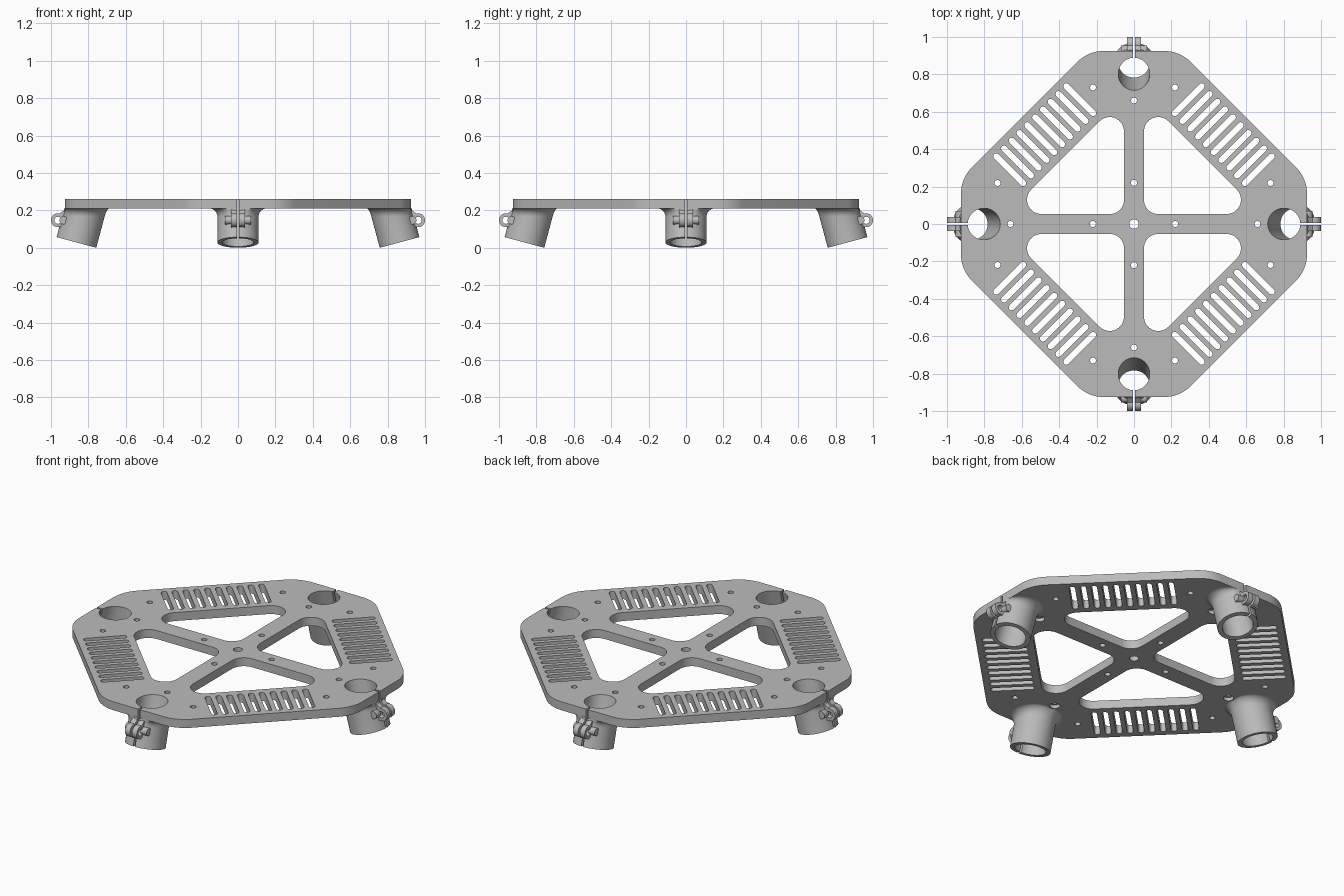
import bpy, bmesh
from math import sin, cos, tan, pi, radians
from mathutils import Matrix

TILT = radians(15)
TOP, BOTTOM = 0.26, 0.21          # plate faces
FOOT_X, FOOT_Z = 0.864, 0.0285    # centre of a tube's lower end
TUBE_R, BORE_R = 0.11, 0.084
EYE = (0.963, 0.147)              # bolt eye of the clamp

if "Cube" in bpy.data.objects:
    bpy.data.objects.remove(bpy.data.objects["Cube"], do_unlink=True)

grey = bpy.data.materials.new("light_grey")
grey.use_nodes = True
grey.diffuse_color = (0.5, 0.5, 0.5, 1)
grey.node_tree.nodes["Principled BSDF"].inputs["Base Color"].default_value = (0.5, 0.5, 0.5, 1)


def link(name, data):
    ob = bpy.data.objects.new(name, data)
    bpy.context.scene.collection.objects.link(ob)
    return ob


def bake(ob):
    """Replace an object by its evaluated, welded mesh."""
    bpy.context.view_layer.update()
    dg = bpy.context.evaluated_depsgraph_get()
    me = bpy.data.meshes.new_from_object(ob.evaluated_get(dg))
    me.transform(ob.matrix_world)
    bm = bmesh.new()
    bm.from_mesh(me)
    bmesh.ops.remove_doubles(bm, verts=bm.verts, dist=1e-5)
    bmesh.ops.recalc_face_normals(bm, faces=bm.faces)
    bm.to_mesh(me)
    bm.free()
    name = ob.name
    bpy.data.objects.remove(ob, do_unlink=True)
    return link(name, me)


def arc(cx, cy, r, a0, a1, n=8):
    return [(cx + r * cos(radians(a0 + (a1 - a0) * i / n)),
             cy + r * sin(radians(a0 + (a1 - a0) * i / n))) for i in range(n + 1)]


def circle(cx, cy, r, n=20):
    return arc(cx, cy, r, 0, 360, n)[:-1]


def turn(points, degrees):
    c, s = cos(radians(degrees)), sin(radians(degrees))
    return [(x * c - y * s, x * s + y * c) for x, y in points]


def prism(name, loops, low, high, matrix=Matrix()):
    """Extrude an outline with holes from low to high."""
    cu = bpy.data.curves.new(name, 'CURVE')
    cu.dimensions, cu.fill_mode = '2D', 'BOTH'
    cu.extrude = (high - low) / 2
    for pts in loops:
        sp = cu.splines.new('POLY')
        sp.points.add(len(pts) - 1)
        for p, (x, y) in zip(sp.points, pts):
            p.co = (x, y, 0, 1)
        sp.use_cyclic_u = True
    ob = link(name, cu)
    ob.matrix_world = matrix @ Matrix.Translation((0, 0, (low + high) / 2))
    return bake(ob)


def cut(ob, cutters):
    for c in cutters:
        m = ob.modifiers.new("cut", 'BOOLEAN')
        m.operation, m.solver, m.object = 'DIFFERENCE', 'EXACT', c
    return bake(ob)


def finish(ob):
    me = ob.data
    me.materials.clear()
    me.materials.append(grey)
    for p in me.polygons:
        p.use_smooth = True
        p.material_index = 0
    me.set_sharp_from_angle(angle=radians(32))


# Cutters: tilted bore and clamp slit, once for each corner
axis = Matrix.Translation((FOOT_X, 0, FOOT_Z)) @ Matrix.Rotation(-TILT, 4, 'Y')
bores, slits = [], []
for k in range(4):
    rot = Matrix.Rotation(k * pi / 2, 4, 'Z')
    bores.append(prism("bore_cutter", [circle(0, 0, BORE_R, 48)], -0.2, 0.4, rot @ axis))
    box = [(0.83, -0.006), (1.1, -0.006), (1.1, 0.006), (0.83, 0.006)]
    slits.append(prism("slit_cutter", [box], -0.1, 0.4, rot))
for c in bores + slits:
    c.hide_render = True

# Plate outline, windows, vent slots and screw holes
outline, holes, recesses = [], [circle(0, 0, 0.025)], []
for k in range(4):
    q = 90 * k
    outline += turn(arc(0.725, 0.162, 0.2, 0, 45) + arc(0.162, 0.725, 0.2, 45, 90), q)
    window = arc(0.13, 0.13, 0.077, 180, 270) + arc(0.495, 0.13, 0.077, -90, 45) \
        + arc(0.13, 0.495, 0.077, 45, 180)
    holes.append(turn(window, q))
    for i in range(10):
        t = -0.265 + 0.53 * i / 9
        slot = arc(0.777, t, 0.016, -90, 90) + arc(0.573, t, 0.016, 90, 270)
        holes.append(turn(slot, q + 45))
    for x, y in ((0.22, 0), (0.66, 0), (0.73, 0.219), (0.219, 0.73)):
        holes.append(turn(circle(x, y, 0.016), q))
    recesses.append(prism("recess_cutter", [turn(circle(0.66, 0, 0.028), q)], 0.15, BOTTOM + 0.02))
plate = prism("plate", [outline] + holes, BOTTOM, TOP)
plate = cut(plate, bores + slits + recesses)
finish(plate)


# Tube socket: tilted lower rim lofted up into a flare under the plate
def socket():
    bm = bmesh.new()
    n, steps = 48, 8
    rings = []
    levels = [None] + [pi / 2 * i / steps for i in range(steps + 1)]
    for t in levels:
        ring = []
        for i in range(n):
            a = 2 * pi * i / n
            if t is None:
                co = axis @ Matrix.Translation((TUBE_R * cos(a), TUBE_R * sin(a), 0))
                ring.append(bm.verts.new(co.translation))
                continue
            z = 0.165 + 0.046 * sin(t)
            grow = (0.01 + 0.035 * abs(sin(a))) * (1 - cos(t))
            cx = FOOT_X - (z - FOOT_Z) * tan(TILT)
            plain = cx + TUBE_R / cos(TILT) * cos(a)
            x = min(plain + grow * cos(a), max(plain, 0.925))
            ring.append(bm.verts.new((x, (TUBE_R + grow) * sin(a), z)))
        rings.append(ring)
    for lo, hi in zip(rings, rings[1:]):
        for i in range(n):
            j = (i + 1) % n
            bm.faces.new((lo[i], lo[j], hi[j], hi[i]))
    bm.faces.new(rings[0][::-1])
    bm.faces.new(rings[-1])
    me = bpy.data.meshes.new("tube_socket")
    bm.to_mesh(me)
    bm.free()
    return link("tube_socket", me)


# Corner clamp parts on the +x side
upright = Matrix.Rotation(pi / 2, 4, 'X')
parts = [cut(socket(), [bores[0], slits[0]])]
eye = arc(*EYE, 0.037, -105, 105, 20) + [(0.922, 0.207), (0.935, 0.098)]
for side, s in (("left", 1), ("right", -1)):
    lo, hi = sorted((-s * 0.006, -s * 0.038))
    lug = prism("clamp_lug_" + side, [eye, circle(*EYE, 0.019)], lo, hi, upright)
    lo, hi = sorted((-s * 0.03, -s * 0.07))
    boss = prism("clamp_boss_" + side, [circle(0.932, EYE[1], 0.022)], lo, hi, upright)
    parts += [cut(lug, [bores[0]]), cut(boss, [bores[0]])]

# Repeat the clamp around the four corners
for part in parts:
    finish(part)
    for k in range(1, 4):
        copy = link(f"{part.name}_{k + 1}", part.data)
        copy.matrix_world = Matrix.Rotation(k * pi / 2, 4, 'Z')

for c in bores + slits + recesses:
    bpy.data.objects.remove(c, do_unlink=True)
